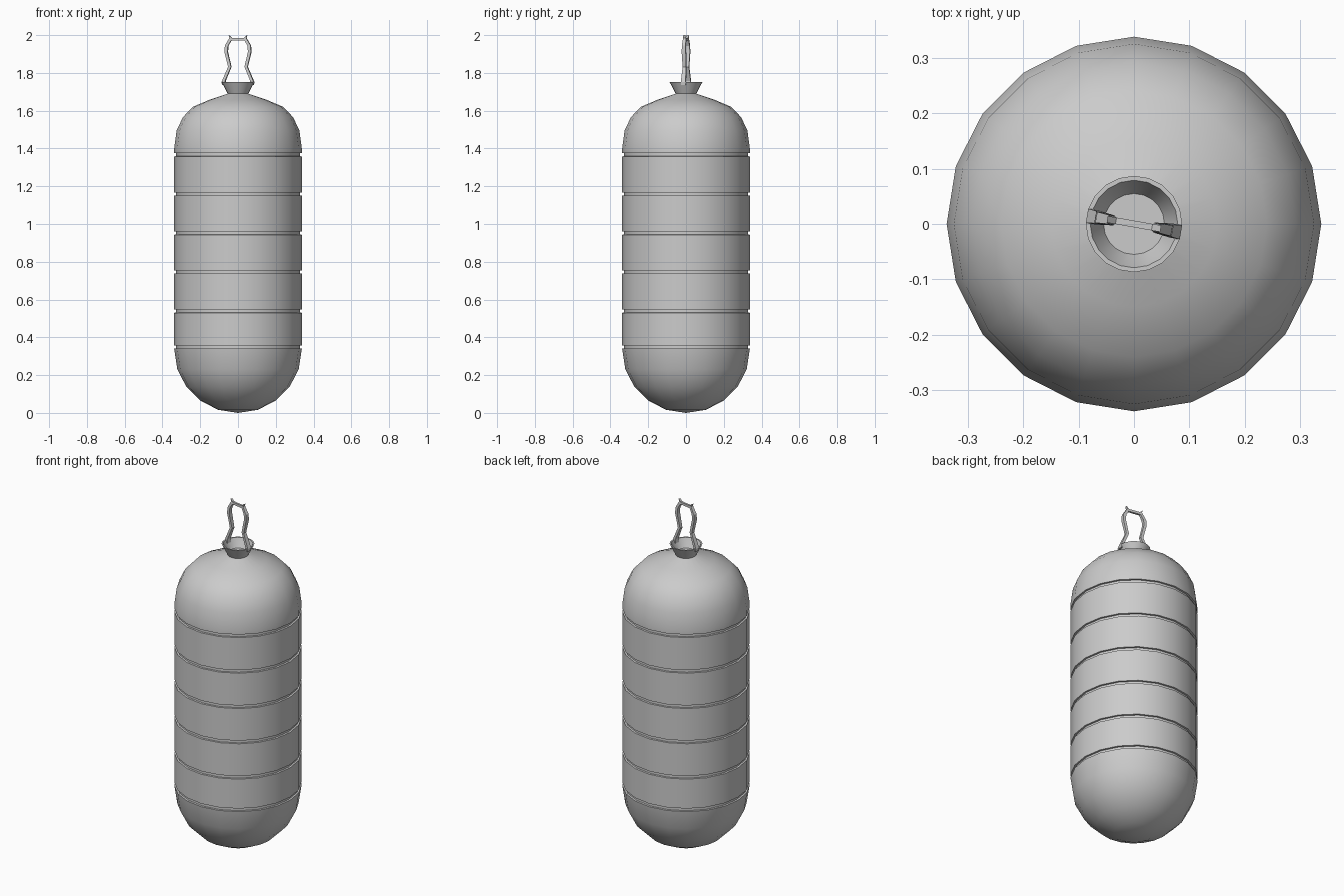
import bpy, bmesh, math
from math import sin, cos, pi

if "Cube" in bpy.data.objects:
    bpy.data.objects.remove(bpy.data.objects["Cube"])

SIDES = 20
R, RG = 0.338, 0.328   # shell radius, groove radius


def finish(bm, name, angle):
    bmesh.ops.recalc_face_normals(bm, faces=bm.faces)
    mesh = bpy.data.meshes.new(name)
    bm.to_mesh(mesh)
    bm.free()
    ob = bpy.data.objects.new(name, mesh)
    bpy.context.collection.objects.link(ob)
    bpy.ops.object.select_all(action='DESELECT')
    ob.select_set(True)
    bpy.context.view_layer.objects.active = ob
    bpy.ops.object.shade_smooth_by_angle(angle=math.radians(angle))
    return ob


def lathe(name, profile, angle=35):
    bm = bmesh.new()
    rings = []
    for r, z in profile:
        n = 1 if r == 0 else SIDES
        rings.append([bm.verts.new((r * cos(2 * pi * i / SIDES), r * sin(2 * pi * i / SIDES), z))
                      for i in range(n)])
    for a, b in zip(rings, rings[1:]):
        for i in range(SIDES):
            j = (i + 1) % SIDES
            q = [a[i % len(a)], a[j % len(a)], b[j % len(b)], b[i % len(b)]]
            bm.faces.new(list(dict.fromkeys(q)))
    return finish(bm, name, angle)


# Shell: round bottom, grooved cylinder, domed top, flared neck with hollow cup
profile = [(0, 0)]
profile += [(R * sin(k * pi / 10), 0.335 - 0.335 * cos(k * pi / 10)) for k in range(1, 5)]
for z in (0.349, 0.539, 0.746, 0.952, 1.159, 1.367):
    profile += [(R, z - 0.009), (RG, z - 0.008), (RG, z + 0.008), (R, z + 0.009)]
profile += [(R, 1.40), (0.325, 1.495), (0.292, 1.565), (0.24, 1.62), (0.15, 1.658), (0.055, 1.69),
            (0.087, 1.752), (0.079, 1.752), (0.072, 1.735), (0.055, 1.70), (0, 1.70)]
lathe("capsule_shell", profile)

# Hanging loop: rings as (outer x, z, inner x, z, half width), mirrored across x
half = [(0.084, 1.735, 0.066, 1.735, 0.013),
        (0.086, 1.752, 0.068, 1.757, 0.013),
        (0.052, 1.832, 0.036, 1.832, 0.009),
        (0.071, 1.91, 0.055, 1.91, 0.011),
        (0.069, 1.945, 0.053, 1.942, 0.010),
        (0.045, 1.985, 0.036, 1.972, 0.008),
        (0.049, 2.0, 0.034, 1.972, 0.006),
        (0.033, 1.986, 0.031, 1.972, 0.006)]
path = half + [(-a, b, -c, d, w) for a, b, c, d, w in reversed(half)]
bm = bmesh.new()
rings = [[bm.verts.new(p) for p in ((a, -w, b), (a, w, b), (c, w, d), (c, -w, d))]
         for a, b, c, d, w in path]
for r, s in zip(rings, rings[1:]):
    for i in range(4):
        j = (i + 1) % 4
        bm.faces.new((r[i], r[j], s[j], s[i]))
bm.faces.new(rings[0])
bm.faces.new(rings[-1])
loop = finish(bm, "hanging_loop", 20)
loop.rotation_euler.z = math.radians(-10)
